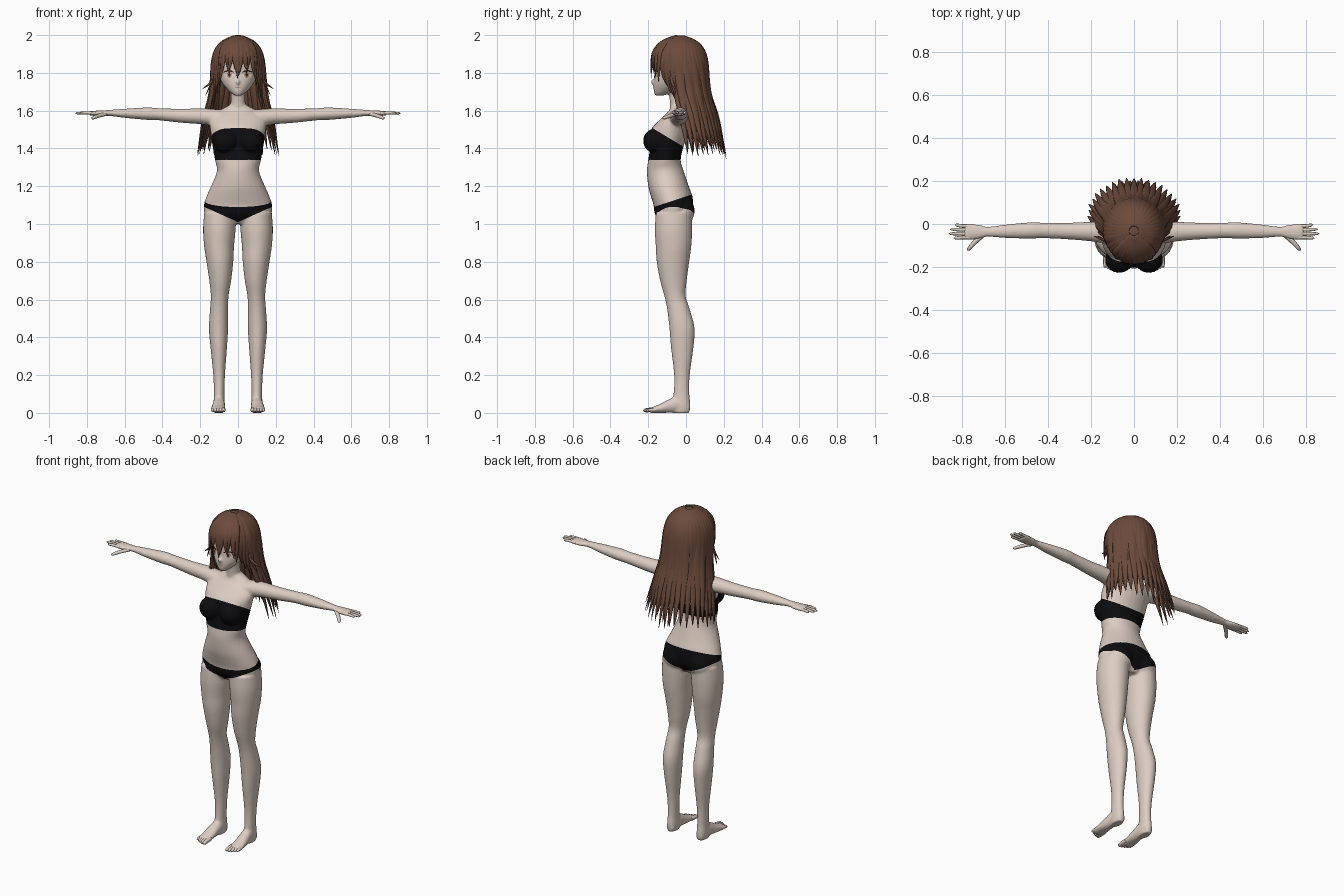
import bpy, bmesh, random
from math import sin, cos, pi, radians, sqrt
from mathutils import Vector, Matrix

random.seed(4)
if "Cube" in bpy.data.objects:
    bpy.data.objects.remove(bpy.data.objects["Cube"])


def material(name, rgb):
    mat = bpy.data.materials.new(name)
    mat.use_nodes = True
    mat.diffuse_color = (*rgb, 1)
    mat.node_tree.nodes["Principled BSDF"].inputs["Base Color"].default_value = (*rgb, 1)
    return mat


SKIN = material("skin", (0.72, 0.61, 0.54))
CLOTH = material("black cloth", (0.004, 0.004, 0.005))
HAIR = material("brown hair", (0.15, 0.07, 0.045))
EYE = material("eye white", (0.82, 0.76, 0.7))
IRIS = material("tan iris", (0.5, 0.3, 0.18))
LASH = material("dark lash", (0.04, 0.016, 0.01))
LIP = material("lip line", (0.35, 0.17, 0.14))


def make_object(name, bm, *mats):
    bmesh.ops.recalc_face_normals(bm, faces=bm.faces)
    for face in bm.faces:
        face.smooth = True
    mesh = bpy.data.meshes.new(name)
    bm.to_mesh(mesh)
    bm.free()
    for mat in mats:
        mesh.materials.append(mat)
    obj = bpy.data.objects.new(name, mesh)
    bpy.context.collection.objects.link(obj)
    return obj


def refine(rows, steps):
    """Catmull-Rom interpolation of rows of numbers."""
    rows = [tuple(r) for r in rows]
    ext = [rows[0]] + rows + [rows[-1]]
    out = []
    for i in range(len(rows) - 1):
        for k in range(steps):
            t = k / steps
            out.append(tuple(
                b + 0.5 * t * (c - a + t * (2 * a - 5 * b + 4 * c - d + t * (3 * (b - c) + d - a)))
                for a, b, c, d in zip(*ext[i:i + 4])))
    return out + [rows[-1]]


def loft(bm, rings, sides):
    """Skin a row of elliptical rings given as centre, half-axis, half-axis."""
    loops = []
    for centre, u, v in rings:
        loops.append([bm.verts.new(centre + u * cos(2 * pi * i / sides) + v * sin(2 * pi * i / sides))
                      for i in range(sides)])
    for a, b in zip(loops, loops[1:]):
        for i in range(sides):
            j = (i + 1) % sides
            bm.faces.new((a[i], a[j], b[j], b[i]))
    bm.faces.new(loops[0])
    bm.faces.new(loops[-1])


def upright(bm, rows, side=1):
    """Loft along z from rows of z, centre x, half width, front y, back y."""
    loft(bm, [(Vector((side * x, (f + b) / 2, z)), Vector((w, 0, 0)), Vector((0, (b - f) / 2, 0)))
              for z, x, w, f, b in refine(rows, 4)], 28)


def ball(bm, centre, radii):
    bmesh.ops.create_uvsphere(bm, u_segments=24, v_segments=16, radius=1,
                              matrix=Matrix.Translation(centre) @ Matrix.Diagonal((*radii, 1)))


def tube(bm, points, width, thick, outward, profile, sides=8):
    """Flattened tapering tube along a smooth path."""
    path = [Vector(p) for p in refine(points, 5)]
    rings = []
    for i, p in enumerate(path):
        along = (path[min(i + 1, len(path) - 1)] - path[max(i - 1, 0)]).normalized()
        out = outward(p)
        out = (out - along * out.dot(along)).normalized()
        size = max(0.04, profile(i / (len(path) - 1)))
        rings.append((p, along.cross(out) * width * size, out * thick * size))
    loft(bm, rings, sides)


# Body: overlapping volumes fused into one skin
TORSO = [(1.0, 0, .11, -.12, .0), (1.05, 0, .172, -.163, .03), (1.1, 0, .181, -.172, .038),
         (1.15, 0, .165, -.187, .033), (1.2, 0, .143, -.2, .015), (1.28, 0, .112, -.207, -.012),
         (1.34, 0, .122, -.2, -.028), (1.42, 0, .136, -.187, -.01), (1.5, 0, .147, -.185, .017),
         (1.56, 0, .15, -.13, .02), (1.6, 0, .1, -.09, .01), (1.63, 0, .045, -.08, 0)]
NECK = [(1.56, 0, .05, -.09, .01), (1.64, 0, .039, -.085, -.005), (1.75, 0, .04, -.1, -.01)]
HEAD = [(1.68, 0, .018, -.163, -.12), (1.7, 0, .045, -.17, -.06), (1.74, 0, .08, -.173, .0),
        (1.79, 0, .103, -.168, .05), (1.85, 0, .112, -.168, .07), (1.92, 0, .1, -.15, .06),
        (1.97, 0, .05, -.1, .02)]
LEG = [(1.06, .095, .084, -.16, .033), (.97, .099, .086, -.165, .033), (.88, .1, .079, -.16, .028),
       (.8, .096, .071, -.155, .017), (.7, .094, .058, -.137, .004), (.62, .097, .047, -.115, -.002),
       (.55, .1, .048, -.1, .02), (.45, .103, .051, -.088, .045), (.35, .102, .044, -.08, .04),
       (.2, .1, .031, -.063, .02), (.1, .1, .028, -.066, .018), (.04, .1, .03, -.075, .024),
       (0, .1, .026, -.07, .018)]
# Arm rows: x, centre z, half height, centre y, half depth
ARM = [(.09, 1.555, .05, -.045, .055), (.18, 1.569, .043, -.036, .047), (.3, 1.573, .037, -.033, .039),
       (.42, 1.581, .032, -.03, .036), (.48, 1.584, .033, -.03, .038), (.6, 1.586, .024, -.034, .031),
       (.68, 1.588, .016, -.036, .023), (.72, 1.586, .015, -.036, .033), (.77, 1.586, .013, -.036, .038),
       (.79, 1.586, .009, -.036, .034)]
# Foot rows: y, centre x, half width, top z
FOOT = [(.018, .1, .022, .04), (-.04, .1, .03, .09), (-.09, .102, .034, .072),
        (-.14, .105, .038, .046), (-.18, .106, .038, .03), (-.195, .106, .034, .022)]

bm = bmesh.new()
for rows in (TORSO, NECK, HEAD):
    upright(bm, rows)
ball(bm, (0, -.172, 1.752), (.01, .016, .014))
for s in (1, -1):
    upright(bm, LEG, s)
    loft(bm, [(Vector((s * x, y, z)), Vector((0, d, 0)), Vector((0, 0, h)))
              for x, z, h, y, d in refine(ARM, 4)], 24)
    loft(bm, [(Vector((s * x, y, z / 2)), Vector((w, 0, 0)), Vector((0, 0, z / 2)))
              for y, x, w, z in refine(FOOT, 4)], 24)
    ball(bm, (s * .068, -.165, 1.44), (.066, .062, .064))
    ball(bm, (s * .08, -.02, 1.07), (.08, .066, .075))
body = make_object("body", bm, SKIN, CLOTH)
fuse = body.modifiers.new("fuse", "REMESH")
fuse.mode, fuse.voxel_size = "VOXEL", 0.0065
soften = body.modifiers.new("soften", "SMOOTH")
soften.factor, soften.iterations = 0.5, 5

# Chest band and briefs: cut clean hems, then colour between them
bm = bmesh.new()
bm.from_object(body, bpy.context.evaluated_depsgraph_get())
body.modifiers.clear()
HEMS = [((0, 0, 1.34), (0, 0, 1)), ((0, -.19, 1.515), (0, .6, 1)), ((0, -.17, 1.09), (0, -.33, 1)),
        ((0, 0, 1.01), (.45, 0, 1)), ((0, 0, 1.01), (-.45, 0, 1))]
for co, no in HEMS:
    near = [f for f in bm.faces if abs(f.calc_center_median().x) < .22 and .95 < f.calc_center_median().z < 1.6]
    geom = set(near)
    for f in near:
        geom.update(f.verts, f.edges)
    bmesh.ops.bisect_plane(bm, geom=list(geom), plane_co=co, plane_no=no, dist=0.0004)
for f in bm.faces:
    c = f.calc_center_median()
    band = 1.34 < c.z < 1.515 - .6 * (c.y + .19)
    briefs = 1.01 + .45 * abs(c.x) < c.z < 1.09 + .33 * (c.y + .17)
    f.material_index = int(abs(c.x) < .22 and (band or briefs))
    f.smooth = True
bm.to_mesh(body.data)
bm.free()


# Fingers and toes
def up(p):
    return Vector((0, 0, 1))


def rounded(t):
    return sqrt(max(0, 1 - t ** 6))


for s, label in ((1, "left"), (-1, "right")):
    bm = bmesh.new()
    for i, tip in enumerate((.838, .862, .855, .832)):
        y = -.063 + .018 * i
        tube(bm, [(s * .755, y, 1.586), (s * .8, y, 1.588), (s * tip, y + .003 * (i - 1), 1.586)],
             .0085, .008, up, rounded)
    tube(bm, [(s * .7, -.05, 1.582), (s * .74, -.085, 1.572), (s * .775, -.124, 1.558)],
         .011, .01, up, rounded)
    make_object(label + "_fingers", bm, SKIN)
    bm = bmesh.new()
    for i, tip in enumerate((-.227, -.224, -.217, -.208, -.198)):
        x, r = s * (.077 + .0145 * i), .012 - .001 * i
        tube(bm, [(x, -.16, .018), (x, -.19, .016), (x, tip, r)], r, r, up, rounded)
    make_object(label + "_toes", bm, SKIN)


# Face details: thin plates laid on the skin
def plate(name, centre, size, offset, mat, bend=0.0):
    bm = bmesh.new()
    bmesh.ops.create_circle(bm, cap_ends=True, cap_tris=True, segments=20, radius=1)
    for v in bm.verts:
        x = centre[0] + v.co.x * size[0]
        z = centre[1] + v.co.y * size[1] - bend * v.co.x ** 2
        hit, point, normal, index = body.ray_cast((x, -1, z), (0, 1, 0))
        v.co = (x, (point.y if hit else -.15) - offset, z)
    make_object(name, bm, mat)


for s, label in ((1, "left"), (-1, "right")):
    plate(label + "_eye", (s * .048, 1.79), (.026, .02), .003, EYE)
    plate(label + "_iris", (s * .046, 1.79), (.013, .018), .005, IRIS)
    plate(label + "_pupil", (s * .046, 1.79), (.006, .009), .007, LASH)
    plate(label + "_lash", (s * .049, 1.811), (.03, .004), .006, LASH, .01)
plate("mouth", (0, 1.722), (.016, .002), .002, LIP)

# Hair cap, open over the face
CROWN = Vector((0, -.035, 1.85))


def skull(angle, tilt, scale=0.98):
    a, t = radians(angle), radians(tilt)
    return CROWN + scale * Vector((.135 * sin(a) * sin(t), .145 * cos(a) * sin(t), .15 * cos(t)))


def from_axis(p):
    return Vector((p.x, p.y + .035, max(0, p.z - CROWN.z)))


def lock(t):
    return (.4 + .6 * min(1, 2.5 * t)) * (1 - t ** 4)


bm = bmesh.new()
ball(bm, CROWN, (.131, .141, .146))
face_opening = [f for f in bm.faces if f.calc_center_median().z < 1.77
                or (f.calc_center_median().y < -.07 and f.calc_center_median().z < 1.87)]
bmesh.ops.delete(bm, geom=face_opening, context="FACES")
make_object("hair_cap", bm, HAIR)

# Long back hair in two layers of flaring locks
FLOW = [(1.7, .146, -.01, .135), (1.55, .18, .02, .15), (1.36, .212, .05, .165)]
for name, count, scale, lift in (("back_hair_outer", 23, 1.0, 0), ("back_hair_inner", 20, .94, .02)):
    bm = bmesh.new()
    for i in range(count):
        angle = -104 + 208 * i / (count - 1)
        a = radians(angle)
        points = [skull(angle, tilt, .98 * scale) for tilt in (10, 45, 80)]
        drop = lift + random.uniform(-.02, .03) + .02 * sin(a) ** 2
        for k, (z, rx, cy, ry) in enumerate(FLOW):
            grow = scale * random.uniform(.98, 1.03)
            points.append(Vector((rx * sin(a) * grow, cy + ry * cos(a) * grow, z + (drop if k > 1 else 0))))
        tube(bm, points, .029, .011, from_axis, lock)
    make_object(name, bm, HAIR)

# Fringe locks: angle, tip height, sideways lean
bm = bmesh.new()
FRINGE = [(138, 1.75, .0), (147, 1.78, .01), (156, 1.8, -.012), (165, 1.815, .008), (173, 1.79, -.012),
          (181, 1.77, .0), (188, 1.8, .012), (196, 1.815, -.008), (205, 1.8, .012), (214, 1.78, -.01),
          (222, 1.75, .0)]
for angle, tip, lean in FRINGE:
    points = [skull(angle, tilt, .99) for tilt in (8, 40)] + [skull(angle, 72, 1.03)]
    end = skull(angle, 90, 1.03)
    points.append(Vector((end.x + lean, end.y, tip)))
    tube(bm, points, .021, .008, from_axis, lock)
make_object("fringe", bm, HAIR)

# Side locks framing the face, with loose wisps
for s, label in ((1, "left"), (-1, "right")):
    bm = bmesh.new()
    for angle, tip in ((96, 1.6), (104, 1.63), (112, 1.66), (121, 1.69), (130, 1.73)):
        points = [skull(s * angle, tilt) for tilt in (10, 45, 82)]
        edge = skull(s * angle, 90)
        points += [Vector((edge.x, edge.y + .01, (tip + 1.85) / 2)), Vector((edge.x * .97, edge.y + .03, tip))]
        tube(bm, points, .022, .009, from_axis, lock)
    for reach, tip in ((.188, 1.715), (.172, 1.68)):
        tube(bm, [(s * .122, -.07, 1.84), (s * .137, -.075, 1.76), (s * reach, -.055, tip)],
             .01, .005, from_axis, lock)
    make_object(label + "_side_hair", bm, HAIR)
